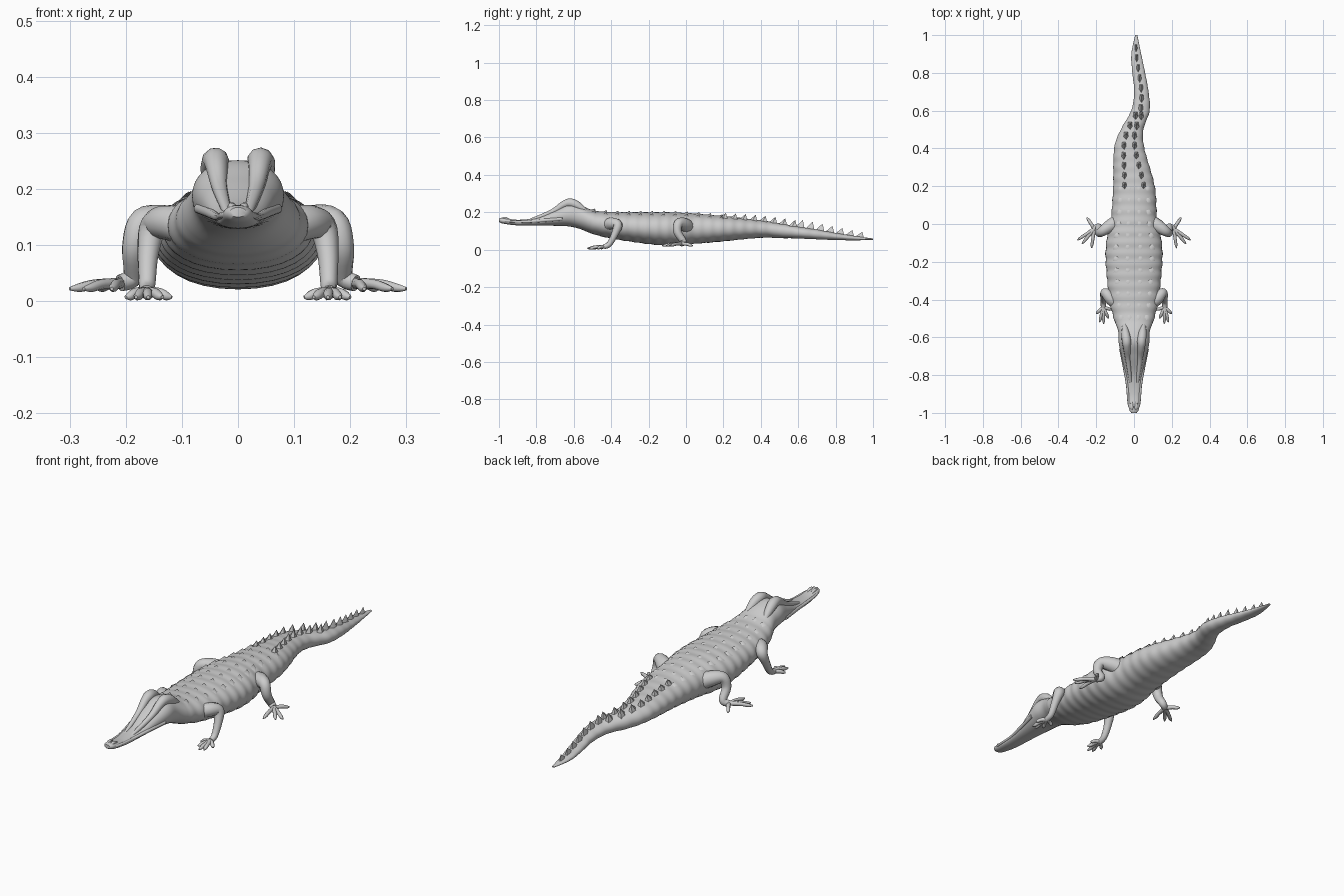
import bpy, bmesh, math
from mathutils import Vector

cube = bpy.data.objects.get("Cube")
if cube:
    bpy.data.objects.remove(cube)

hide = bpy.data.materials.new("grey hide")
hide.use_nodes = True
GREY = (0.6, 0.6, 0.6, 1)
hide.diffuse_color = GREY
hide.node_tree.nodes["Principled BSDF"].inputs["Base Color"].default_value = GREY


def finish(bm, name, angle=50):
    bmesh.ops.recalc_face_normals(bm, faces=bm.faces)
    mesh = bpy.data.meshes.new(name)
    bm.to_mesh(mesh)
    bm.free()
    mesh.materials.append(hide)
    ob = bpy.data.objects.new(name, mesh)
    bpy.context.collection.objects.link(ob)
    bpy.ops.object.select_all(action="DESELECT")
    ob.select_set(True)
    bpy.context.view_layer.objects.active = ob
    bpy.ops.object.shade_smooth_by_angle(angle=math.radians(angle))


def loft(bm, rings):
    rows = [[bm.verts.new(p) for p in ring] for ring in rings]
    n = len(rows[0])
    for a, b in zip(rows, rows[1:]):
        for i in range(n):
            j = (i + 1) % n
            bm.faces.new((a[i], a[j], b[j], b[i]))
    bm.faces.new(rows[0])
    bm.faces.new(rows[-1])


def smooth_path(keys, steps):
    """Catmull-Rom samples through rows of numbers."""
    out = []
    for i in range(len(keys) - 1):
        a, b, c, d = (keys[max(0, min(len(keys) - 1, i + k))] for k in (-1, 0, 1, 2))
        for s in range(steps):
            t = s / steps
            out.append([q + t / 2 * (r - p + t * (2*p - 5*q + 4*r - e + t * (3*(q - r) + e - p)))
                        for p, q, r, e in zip(a, b, c, d)])
    return out + [list(keys[-1])]


def tube(bm, keys, side=1, sides=10, steps=5):
    """Round tapered limb through (x, y, z, radius) keys."""
    path = smooth_path(keys, steps)
    pts = [Vector((side * p[0], p[1], p[2])) for p in path]
    rings = []
    for i, p in enumerate(pts):
        d = pts[min(i + 1, len(pts) - 1)] - pts[max(i - 1, 0)]
        u = d.cross(Vector((0.3, 0.5, 0.8)) if abs(d.normalized().z) < 0.7
                    else Vector((0, 1, 0.4))).normalized()
        # keep the ring frame continuous along the limb
        if i:
            u = (last - d * last.dot(d) / d.length_squared).normalized()
        last = u
        v = d.cross(u).normalized()
        rings.append([p + path[i][3] * (u * math.cos(k * math.tau / sides)
                                        + v * math.sin(k * math.tau / sides))
                      for k in range(sides)])
    loft(bm, rings)


# Body stations: y, centre x, half width, belly z, back z
STATIONS = [
    (-1, 0, .014, .15, .167), (-.98, 0, .026, .14, .171), (-.9, 0, .034, .13, .16),
    (-.8, 0, .045, .129, .172), (-.7, 0, .066, .128, .218), (-.63, 0, .081, .125, .25),
    (-.57, 0, .083, .112, .242), (-.5, 0, .107, .085, .212), (-.4, 0, .13, .06, .202),
    (-.2, 0, .15, .03, .2), (-.08, 0, .145, .022, .2), (.03, 0, .122, .03, .195),
    (.2, 0, .11, .045, .18), (.4, -.025, .08, .064, .158), (.5, -.01, .06, .062, .142),
    (.6, .034, .049, .06, .123), (.7, .039, .038, .056, .108), (.8, .025, .034, .052, .09),
    (.9, .012, .026, .05, .074), (1, .012, .006, .053, .06)]
SPINE = smooth_path(STATIONS, 8)
POWER = 2.15


def station(y):
    for a, b in zip(SPINE, SPINE[1:]):
        if b[0] >= y:
            t = (y - a[0]) / (b[0] - a[0])
            return [p + t * (q - p) for p, q in zip(a, b)]
    return SPINE[-1]


def back_height(y, dx):
    _, _, w, low, top = station(y)
    mid = (low + top) / 2
    return mid + (top - mid) * max(0, 1 - abs(dx / w) ** POWER) ** (1 / POWER)


# Body, head and tail in one skin with faint cross folds
bm = bmesh.new()
rings = []
COUNT, SIDES = 240, 32
for i in range(COUNT + 1):
    y, cx, w, low, top = station(-1 + 2 * i / COUNT)
    fold = 1 + (.014 * math.sin(y * 110) if -.52 < y < .9 else 0)
    ring = []
    for k in range(SIDES):
        a = k * math.tau / SIDES
        c, s = math.cos(a), math.sin(a)
        ring.append((cx + fold * w * math.copysign(abs(c) ** (2 / POWER), c), y,
                     (low + top) / 2 + fold * (top - low) / 2
                     * math.copysign(abs(s) ** (2 / POWER), s)))
    rings.append(ring)
loft(bm, rings)
finish(bm, "body")

# Brow ridges, jaw lips and nostrils
bm = bmesh.new()
for side in (-1, 1):
    tube(bm, [(.018, -.84, .155, .008), (.032, -.72, .2, .014), (.038, -.655, .24, .02),
              (.04, -.62, .25, .024), (.045, -.58, .236, .022), (.05, -.53, .2, .012)], side)
    tube(bm, [(.012, -.99, .156, .006), (.028, -.95, .153, .006), (.036, -.85, .15, .007),
              (.052, -.75, .158, .009), (.07, -.66, .165, .009)], side)
    tube(bm, [(.01, -.99, .16, .005), (.011, -.97, .168, .008), (.012, -.94, .158, .005)], side)
finish(bm, "head_ridges")


def scute(bm, y, dx, width, length, height):
    """Keeled plate whose peak leans back."""
    cx = station(y)[1] + dx
    z = back_height(y, dx)
    base = [bm.verts.new((cx + a * width, y + b * length, back_height(y + b * length, dx) - .012))
            for a, b in ((-1, -.2), (0, -1), (1, -.2), (.7, .8), (-.7, .8))]
    peak = bm.verts.new((cx, y + length * .45, z + height))
    for i in range(5):
        bm.faces.new((base[i], base[(i + 1) % 5], peak))
    bm.faces.new(base)


# Rows of low bumps over the neck and back
bm = bmesh.new()
for i in range(12):
    y = -.5 + i * .062
    for offset in (.22, .6):
        for side in (-1, 1):
            scute(bm, y, side * offset * station(y)[2], .022, .028, .009)
finish(bm, "back_scutes", 70)

# Paired crest that narrows into a single saw edge on the tail
bm = bmesh.new()
for i in range(8):
    y = .2 + i * .053
    for side in (-1, 1):
        scute(bm, y, side * station(y)[2] * (.45 - i * .025), .017, .03, .022 + i * .0015)
for i in range(7):
    y = .61 + i * .053
    scute(bm, y, 0, .016 - i * .001, .032, .038 - i * .002)
finish(bm, "tail_crest", 40)

# Legs with fanned toes: limb keys and toe tips, mirrored to both sides
FRONT = [(.07, -.43, .125, .035), (.12, -.4, .14, .032), (.15, -.365, .132, .026),
         (.16, -.38, .085, .019), (.162, -.41, .03, .015), (.163, -.44, .016, .013)]
FRONT_TIPS = [(.118, -.455), (.135, -.5), (.16, -.528), (.182, -.52), (.2, -.475)]
HIND = [(.07, .02, .11, .04), (.125, -.01, .135, .036), (.17, -.04, .14, .026),
        (.185, -.045, .095, .022), (.187, -.015, .045, .018), (.21, -.025, .032, .015)]
HIND_TIPS = [(.25, .035), (.3, -.085), (.275, -.105), (.225, -.128)]

for name, limb, tips, ground in (("front", FRONT, FRONT_TIPS, .007),
                                 ("hind", HIND, HIND_TIPS, .022)):
    for label, side in (("left", 1), ("right", -1)):
        bm = bmesh.new()
        tube(bm, limb, side, 12)
        x, y, z, r = limb[-1]
        for tx, ty in tips:
            tube(bm, [(x, y, z, .01), ((x + tx) / 2, (y + ty) / 2, ground + .008, .009),
                      (x + (tx - x) * .8, y + (ty - y) * .8, ground + .002, .008),
                      (tx, ty, ground, .003)], side, 8, 4)
        finish(bm, f"{name}_{label}_leg")
